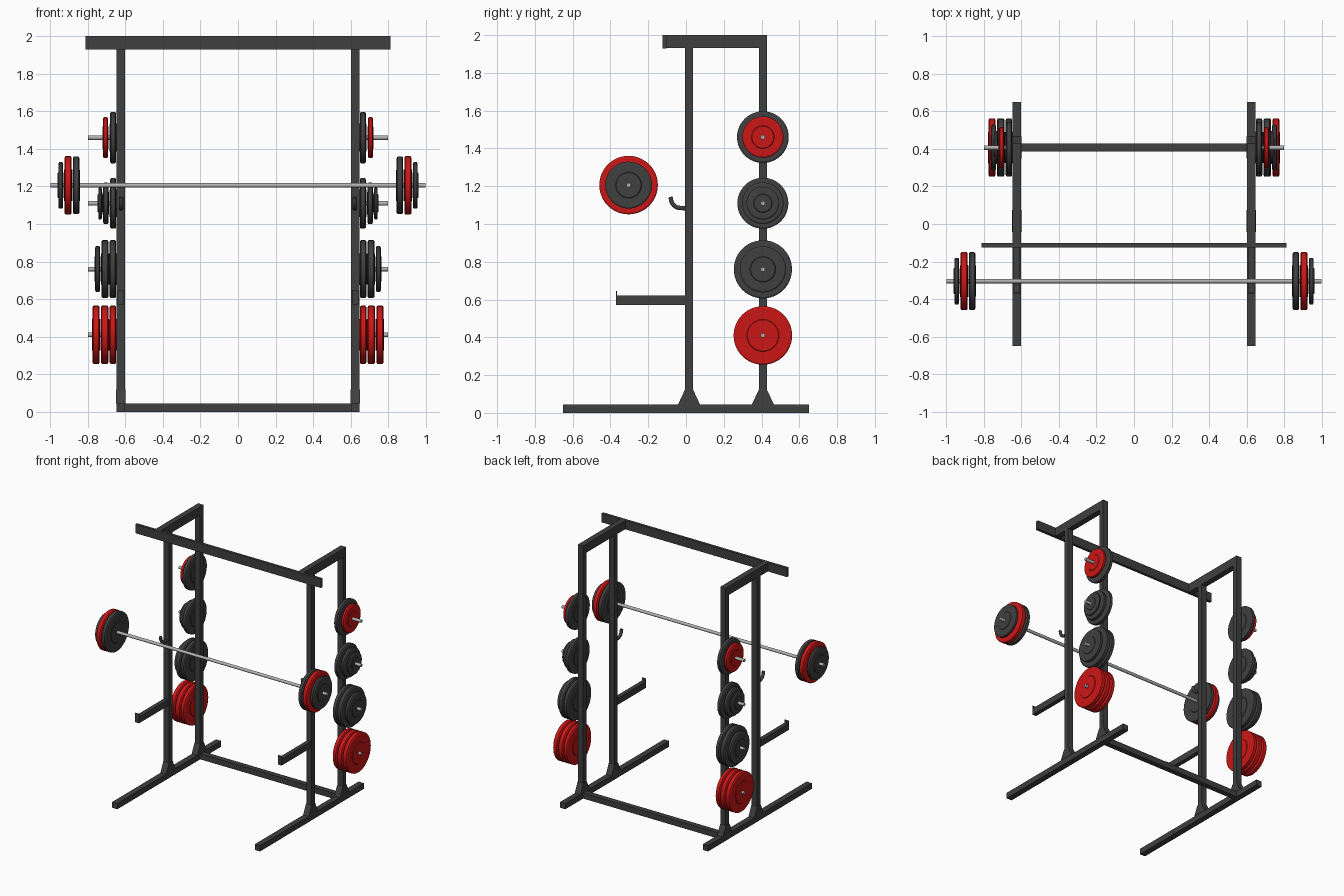
import bpy, bmesh, math
from mathutils import Matrix, Vector

if "Cube" in bpy.data.objects:
    bpy.data.objects.remove(bpy.data.objects["Cube"])


def material(name, rgb):
    m = bpy.data.materials.new(name)
    m.diffuse_color = (*rgb, 1)
    m.use_nodes = True
    m.node_tree.nodes["Principled BSDF"].inputs["Base Color"].default_value = m.diffuse_color
    return m


DARK = material("dark_steel", (0.05, 0.05, 0.05))
RED = material("red_rubber", (0.6, 0.008, 0.008))
STEEL = material("bright_steel", (0.45, 0.45, 0.45))


def finish(name, bm, mat, smooth=False):
    bmesh.ops.recalc_face_normals(bm, faces=bm.faces)
    me = bpy.data.meshes.new(name)
    bm.to_mesh(me)
    bm.free()
    me.materials.append(mat)
    ob = bpy.data.objects.new(name, me)
    bpy.context.collection.objects.link(ob)
    if smooth:
        bpy.ops.object.select_all(action='DESELECT')
        ob.select_set(True)
        bpy.context.view_layer.objects.active = ob
        bpy.ops.object.shade_smooth_by_angle(angle=math.radians(30))
    return ob


def box(name, x, y, z, mat=DARK):
    """Box from (min, max) ranges."""
    bm = bmesh.new()
    size = [b - a for a, b in (x, y, z)]
    mid = Vector([(a + b) / 2 for a, b in (x, y, z)])
    bmesh.ops.create_cube(bm, size=1, matrix=Matrix.Translation(mid) @ Matrix.Diagonal((*size, 1)))
    return finish(name, bm, mat)


def prism(name, profile, x, mat=DARK):
    """Extrude a (y, z) profile along x."""
    bm = bmesh.new()
    face = bm.faces.new([bm.verts.new((x[0], py, pz)) for py, pz in profile])
    ext = bmesh.ops.extrude_face_region(bm, geom=[face])
    verts = [g for g in ext["geom"] if isinstance(g, bmesh.types.BMVert)]
    bmesh.ops.translate(bm, verts=verts, vec=(x[1] - x[0], 0, 0))
    return finish(name, bm, mat)


def lathe(name, profile, y, z, mat, steps=48):
    """Turn an (x, radius) profile around an axis parallel to x."""
    bm = bmesh.new()
    vs = [bm.verts.new((px, y + r, z)) for px, r in profile]
    es = [bm.edges.new(p) for p in zip(vs, vs[1:])]
    bmesh.ops.spin(bm, geom=vs + es, cent=(0, y, z), axis=(1, 0, 0),
                   angle=math.tau, steps=steps)
    bmesh.ops.remove_doubles(bm, verts=bm.verts, dist=1e-5)
    return finish(name, bm, mat, True)


def rod(name, x0, x1, r, y, z):
    return lathe(name, [(x0, 0), (x0, r), (x1, r), (x1, 0)], y, z, STEEL, 20)


def plate(name, s, x0, x1, r, y, z, mat):
    """Weight plate with chamfered rim and raised hub."""
    h, e = 0.53 * r, 0.003
    prof = [(x0 - e, 0), (x0 - e, h), (x0, h + e), (x0, r - 0.008), (x0 + 0.005, r),
            (x1 - 0.005, r), (x1, r - 0.008), (x1, h + e), (x1 + e, h), (x1 + e, 0)]
    return lathe(name, [(s * px, pr) for px, pr in prof], y, z, mat)


def tube(name, pts, r):
    """Round tube swept through points."""
    cu = bpy.data.curves.new(name, 'CURVE')
    cu.dimensions = '3D'
    cu.bevel_depth, cu.bevel_resolution, cu.use_fill_caps = r, 3, True
    sp = cu.splines.new('POLY')
    sp.points.add(len(pts) - 1)
    for p, c in zip(sp.points, pts):
        p.co = (*c, 1)
    cu.materials.append(DARK)
    ob = bpy.data.objects.new(name, cu)
    bpy.context.collection.objects.link(ob)


FRONT_Y, REAR_Y, TW = 0.016, 0.407, 0.021

# storage pegs: height -> plates (x0, x1, radius, material)
STORAGE = {
    1.46: [(0.649, 0.681, 0.137, DARK), (0.692, 0.719, 0.109, RED)],
    1.11: [(0.649, 0.681, 0.135, DARK), (0.689, 0.718, 0.11, DARK), (0.725, 0.744, 0.087, DARK)],
    0.76: [(0.649, 0.683, 0.154, DARK), (0.690, 0.727, 0.154, DARK), (0.734, 0.761, 0.122, DARK)],
    0.41: [(0.649, 0.683, 0.155, RED), (0.690, 0.730, 0.155, RED), (0.737, 0.775, 0.155, RED)],
}
BAR_Y, BAR_Z = -0.304, 1.206
BAR_PLATES = [(0.845, 0.879, 0.154, DARK), (0.886, 0.924, 0.155, RED), (0.931, 0.957, 0.124, DARK)]

for s, side in ((-1, "left"), (1, "right")):
    def sx(a, b):
        return tuple(sorted((s * a, s * b)))
    X = sx(0.602, 0.648)

    # floor runner, uprights and top beam
    box(side + "_floor_runner", X, (-0.65, 0.65), (0, 0.045))
    box(side + "_front_upright", X, (FRONT_Y - TW, FRONT_Y + TW), (0.045, 1.932))
    box(side + "_rear_upright", X, (REAR_Y - TW, REAR_Y + TW), (0.045, 1.932))
    box(side + "_top_beam", X, (-0.104, REAR_Y + TW), (1.932, 2.0))

    # flared upright feet
    for part, y in (("front", FRONT_Y), ("rear", REAR_Y)):
        prism(f"{side}_{part}_foot_gusset",
              [(y - 0.058, 0.045), (y + 0.058, 0.045), (y + 0.023, 0.12), (y - 0.023, 0.12)],
              sx(0.600, 0.650))

    # safety arm with end lip
    prism(side + "_safety_arm",
          [(0, 0.572), (-0.37, 0.572), (-0.37, 0.645), (-0.364, 0.645), (-0.364, 0.622), (0, 0.622)],
          sx(0.608, 0.642))

    # bar hook
    arc = [(s * 0.622, -0.03 - 0.05 * math.sin(a), 1.135 - 0.05 * math.cos(a))
           for a in [i * math.pi / 16 for i in range(9)]]
    tube(side + "_bar_hook", [(s * 0.622, 0.0, 1.083)] + arc + [(s * 0.622, -0.083, 1.143)], 0.012)

    # storage pegs and plates
    for n, (z, plates) in enumerate(STORAGE.items(), 1):
        rod(f"{side}_storage_peg_{n}", *sx(0.63, 0.798), 0.012, REAR_Y, z)
        for k, (x0, x1, r, mat) in enumerate(plates, 1):
            plate(f"{side}_storage_plate_{n}_{k}", s, x0, x1, r, REAR_Y, z, mat)

    # barbell plates
    for k, (x0, x1, r, mat) in enumerate(BAR_PLATES, 1):
        plate(f"{side}_barbell_plate_{k}", s, x0, x1, r, BAR_Y, BAR_Z, mat)

# barbell and cross members
rod("barbell_bar", -0.998, 0.998, 0.012, BAR_Y, BAR_Z)
box("top_front_crossbar", (-0.813, 0.813), (-0.124, -0.102), (1.93, 2.0))
box("rear_floor_crossbar", (-0.602, 0.602), (REAR_Y - TW, REAR_Y + TW), (0, 0.045))
